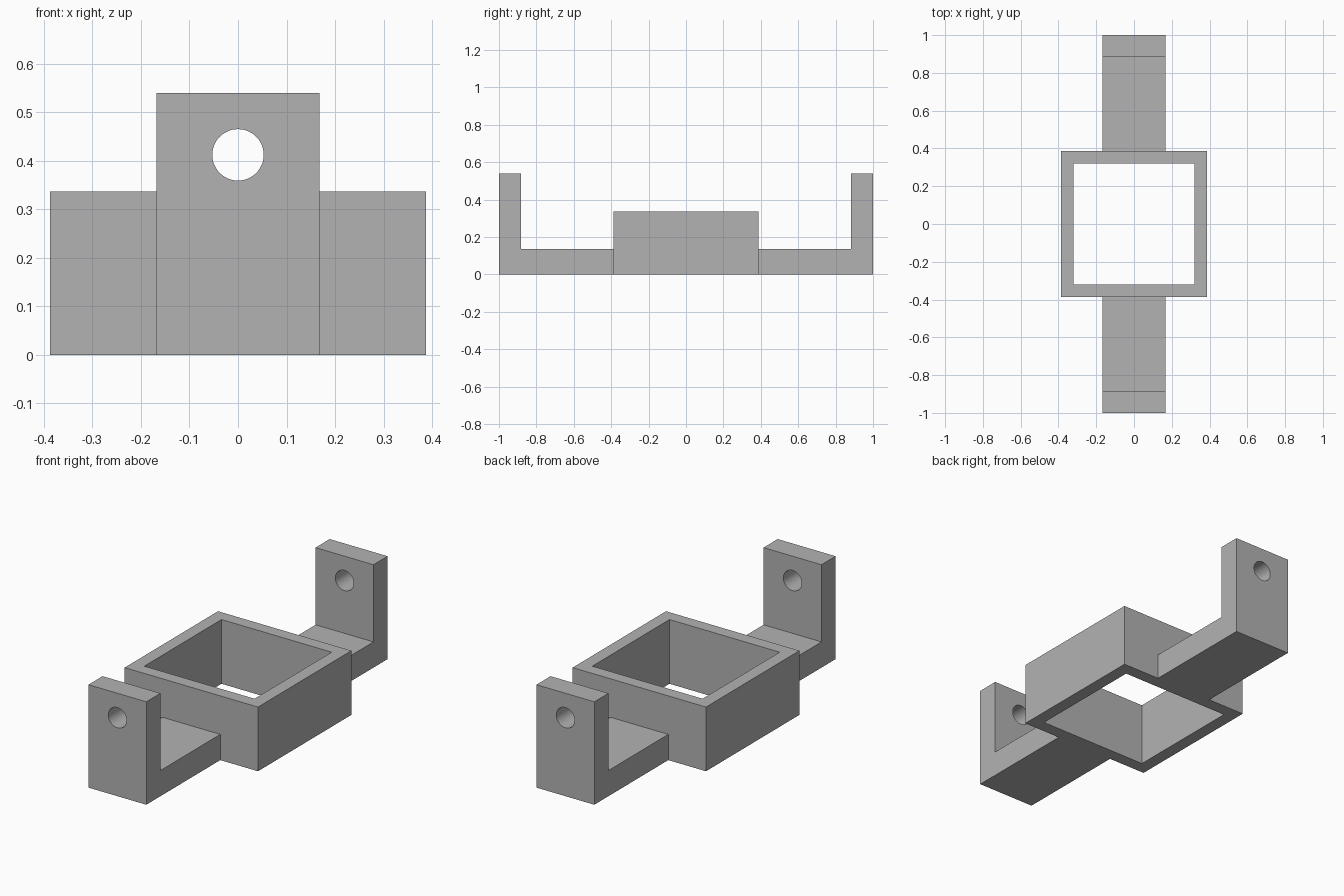
import bpy
import bmesh
from math import pi
from mathutils import Matrix

cube = bpy.data.objects.get("Cube")
if cube:
    bpy.data.objects.remove(cube, do_unlink=True)

# Main dimensions
FRAME_OUT, FRAME_IN, FRAME_H = 0.387, 0.32, 0.337
ARM_HALF_W, ARM_H = 0.168, 0.135
TAB_INNER, TAB_OUTER, TAB_H = 0.883, 1.0, 0.54
HOLE_Z, HOLE_R = 0.412, 0.053

grey = bpy.data.materials.new("plain grey")
grey.use_nodes = True
grey.diffuse_color = (0.45, 0.45, 0.45, 1)
grey.node_tree.nodes["Principled BSDF"].inputs["Base Color"].default_value = (0.45, 0.45, 0.45, 1)


def make_object(name, bm):
    bmesh.ops.recalc_face_normals(bm, faces=bm.faces)
    mesh = bpy.data.meshes.new(name)
    bm.to_mesh(mesh)
    bm.free()
    mesh.materials.append(grey)
    obj = bpy.data.objects.new(name, mesh)
    bpy.context.collection.objects.link(obj)
    return obj


def prism(name, points, direction):
    """Extrude a closed profile along a direction."""
    bm = bmesh.new()
    face = bm.faces.new([bm.verts.new(p) for p in points])
    grown = bmesh.ops.extrude_face_region(bm, geom=[face], use_keep_orig=True)
    moved = [g for g in grown["geom"] if isinstance(g, bmesh.types.BMVert)]
    bmesh.ops.translate(bm, verts=moved, vec=direction)
    return make_object(name, bm)


def square_prism(name, half, low, high):
    corners = [(-half, -half, low), (half, -half, low), (half, half, low), (-half, half, low)]
    return prism(name, corners, (0, 0, high - low))


def combine(target, other, operation):
    """Apply a boolean and discard the helper."""
    mod = target.modifiers.new("combine", 'BOOLEAN')
    mod.operation = operation
    mod.solver = 'EXACT'
    mod.object = other
    bpy.ops.object.select_all(action='DESELECT')
    bpy.context.view_layer.objects.active = target
    target.select_set(True)
    bpy.ops.object.modifier_apply(modifier=mod.name)
    bpy.data.objects.remove(other, do_unlink=True)


# Square central frame
bracket = square_prism("mounting_bracket", FRAME_OUT, 0, FRAME_H)

# L-shaped arms with upright tabs, front and back
root = (FRAME_OUT + FRAME_IN) / 2
profile = [(root, 0), (TAB_OUTER, 0), (TAB_OUTER, TAB_H),
           (TAB_INNER, TAB_H), (TAB_INNER, ARM_H), (root, ARM_H)]
for name, side in (("front_arm", -1), ("back_arm", 1)):
    points = [(-ARM_HALF_W, side * y, z) for y, z in profile]
    combine(bracket, prism(name, points, (2 * ARM_HALF_W, 0, 0)), 'UNION')

# Square opening through the frame
combine(bracket, square_prism("opening_cutter", FRAME_IN, -0.1, 1), 'DIFFERENCE')

# Round hole through both tabs
bm = bmesh.new()
bmesh.ops.create_cone(bm, cap_ends=True, segments=48, radius1=HOLE_R, radius2=HOLE_R, depth=2.4,
                      matrix=Matrix.Translation((0, 0, HOLE_Z)) @ Matrix.Rotation(pi / 2, 4, 'X'))
combine(bracket, make_object("hole_cutter", bm), 'DIFFERENCE')

bpy.ops.object.shade_smooth_by_angle()
